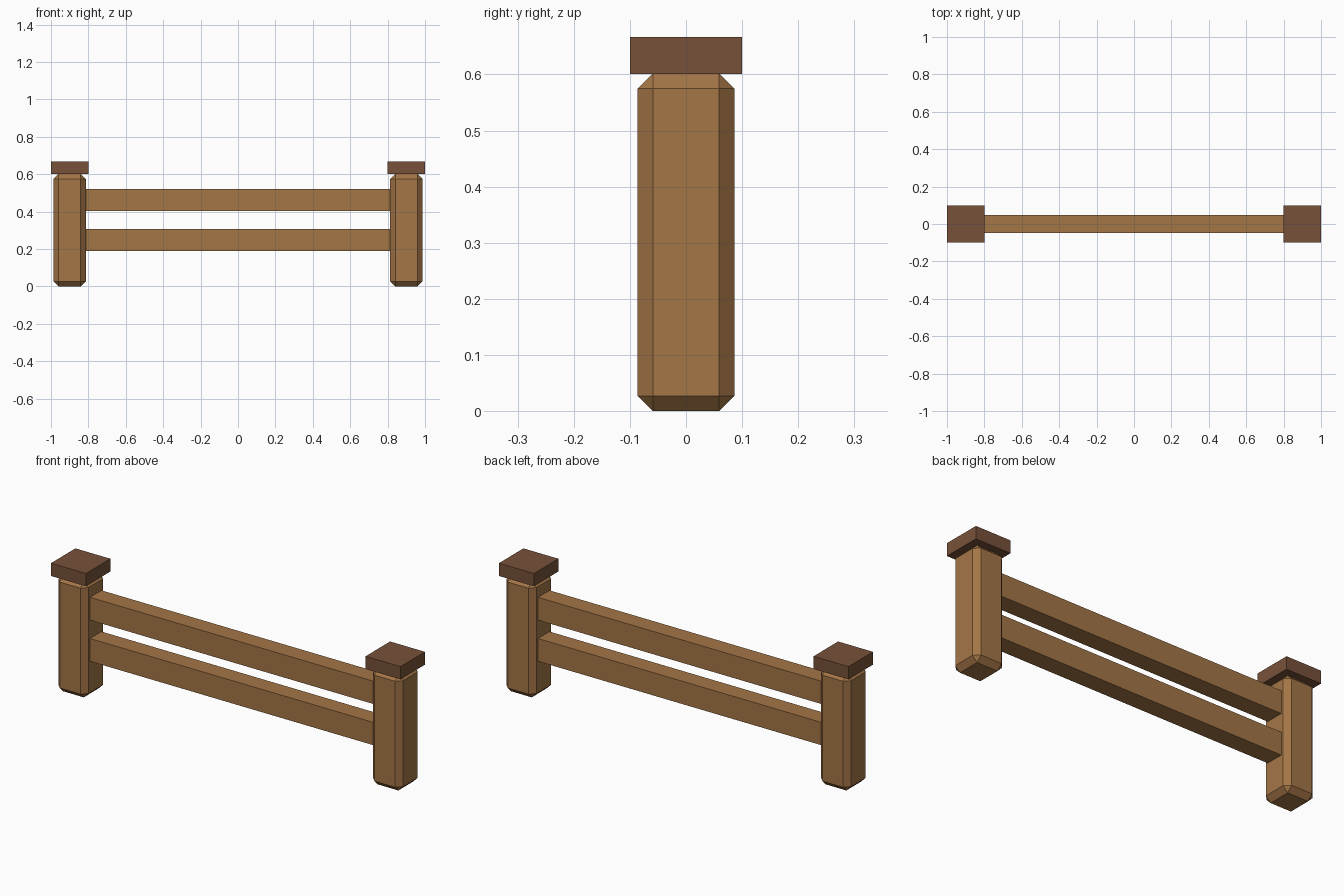
import bpy
import bmesh
from mathutils import Matrix, Vector

if "Cube" in bpy.data.objects:
    bpy.data.objects.remove(bpy.data.objects["Cube"])


def material(name, rgb):
    mat = bpy.data.materials.new(name)
    mat.use_nodes = True
    color = (*rgb, 1)
    mat.diffuse_color = color
    mat.node_tree.nodes["Principled BSDF"].inputs["Base Color"].default_value = color
    return mat


def box(name, center, size, mat, chamfer=0):
    bm = bmesh.new()
    bmesh.ops.create_cube(bm, size=1, matrix=Matrix.Diagonal((*size, 1)))
    if chamfer:
        bmesh.ops.bevel(bm, geom=bm.edges[:], offset=chamfer, segments=1, affect='EDGES')
    mesh = bpy.data.meshes.new(name)
    bm.to_mesh(mesh)
    bm.free()
    mesh.materials.append(mat)
    obj = bpy.data.objects.new(name, mesh)
    obj.location = Vector(center)
    bpy.context.collection.objects.link(obj)
    return obj


wood = material("light brown wood", (0.37, 0.18, 0.062))
cap_wood = material("dark brown wood", (0.185, 0.083, 0.041))

# Chamfered end posts with square caps
for side, sign in (("left", 1), ("right", -1)):
    x = sign * 0.9
    box(f"{side}_post", (x, 0, 0.301), (0.172, 0.172, 0.602), wood, 0.027)
    box(f"{side}_cap", (x, 0, 0.634), (0.2, 0.2, 0.066), cap_wood)

# Horizontal rails, set into the posts
for name, z in (("upper_rail", 0.461), ("lower_rail", 0.248)):
    box(name, (0, 0, z), (1.72, 0.094, 0.118), wood)
